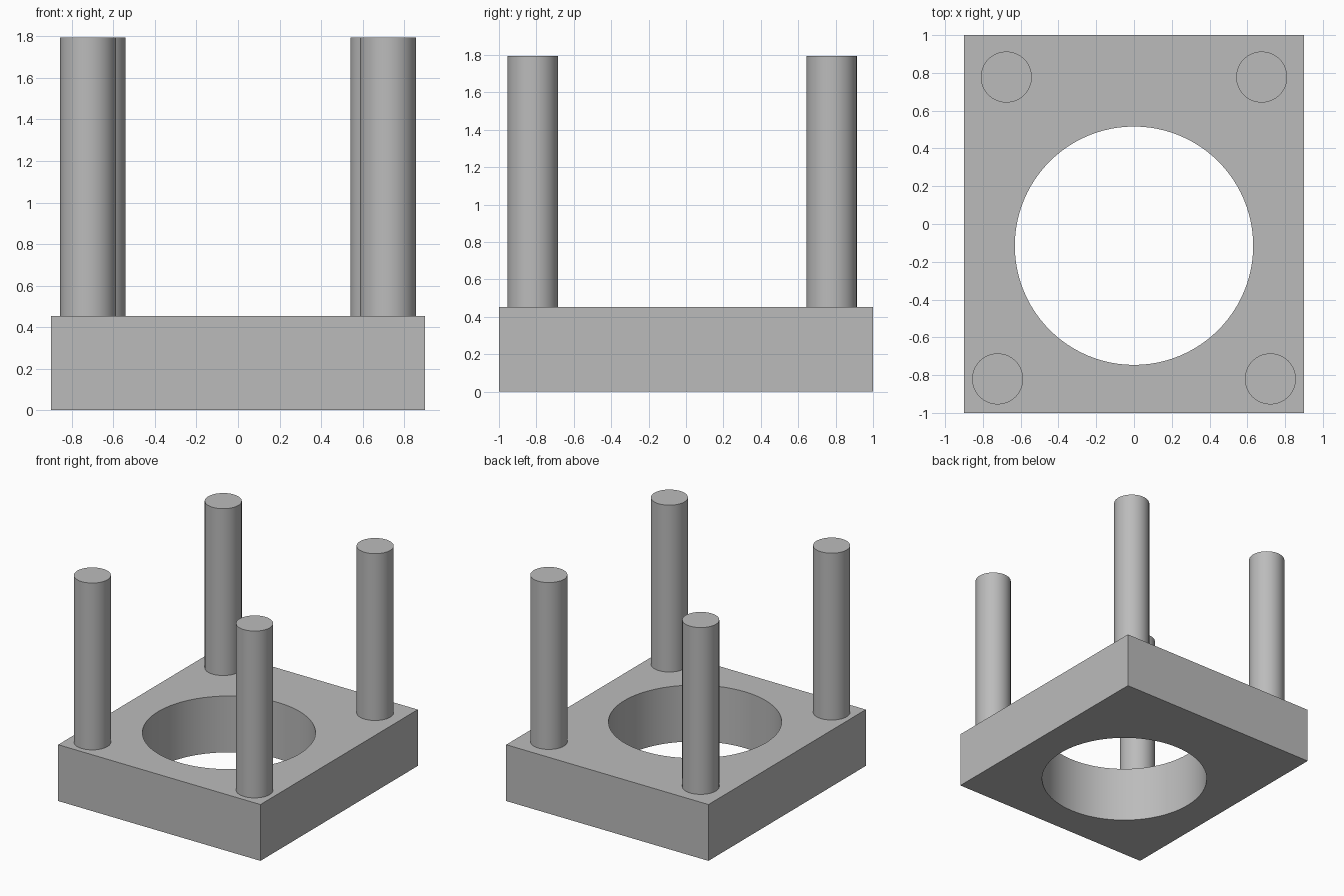
import bpy, math

if "Cube" in bpy.data.objects:
    bpy.data.objects.remove(bpy.data.objects["Cube"])

PLATE_TOP, POST_TOP = 0.453, 1.795

grey = bpy.data.materials.new("plain_grey")
grey.diffuse_color = (0.50, 0.50, 0.50, 1)
grey.use_nodes = True
grey.node_tree.nodes["Principled BSDF"].inputs["Base Color"].default_value = grey.diffuse_color


def cylinder(name, x, y, radius, z0, z1, sides):
    bpy.ops.mesh.primitive_cylinder_add(vertices=sides, radius=radius, depth=z1 - z0,
                                        location=(x, y, (z0 + z1) / 2))
    ob = bpy.context.object
    ob.name = name
    ob.data.materials.append(grey)
    bpy.ops.object.shade_smooth_by_angle(angle=math.radians(30))
    return ob


# Base plate
bpy.ops.mesh.primitive_cube_add(size=1, location=(0, 0, PLATE_TOP / 2))
plate = bpy.context.object
plate.name = "base_plate"
plate.scale = (1.8, 2.0, PLATE_TOP)
bpy.ops.object.transform_apply(location=True, rotation=False, scale=True)
plate.data.materials.append(grey)

# Round opening through the plate, slightly towards the front
cutter = cylinder("opening_cutter", 0, -0.115, 0.631, -0.2, PLATE_TOP + 0.2, 96)
cut = plate.modifiers.new("opening", 'BOOLEAN')
cut.operation = 'DIFFERENCE'
cut.solver = 'EXACT'
cut.object = cutter
bpy.ops.object.select_all(action='DESELECT')
plate.select_set(True)
bpy.context.view_layer.objects.active = plate
bpy.ops.object.modifier_apply(modifier=cut.name)
bpy.data.objects.remove(cutter)
bpy.ops.object.shade_smooth_by_angle(angle=math.radians(30))

# Four guide posts, the rear pair set closer together
for side, s in (("left", -1), ("right", 1)):
    cylinder(f"front_post_{side}", s * 0.722, -0.82, 0.135, PLATE_TOP, POST_TOP, 64)
    cylinder(f"rear_post_{side}", s * 0.676, 0.778, 0.135, PLATE_TOP, POST_TOP, 64)
